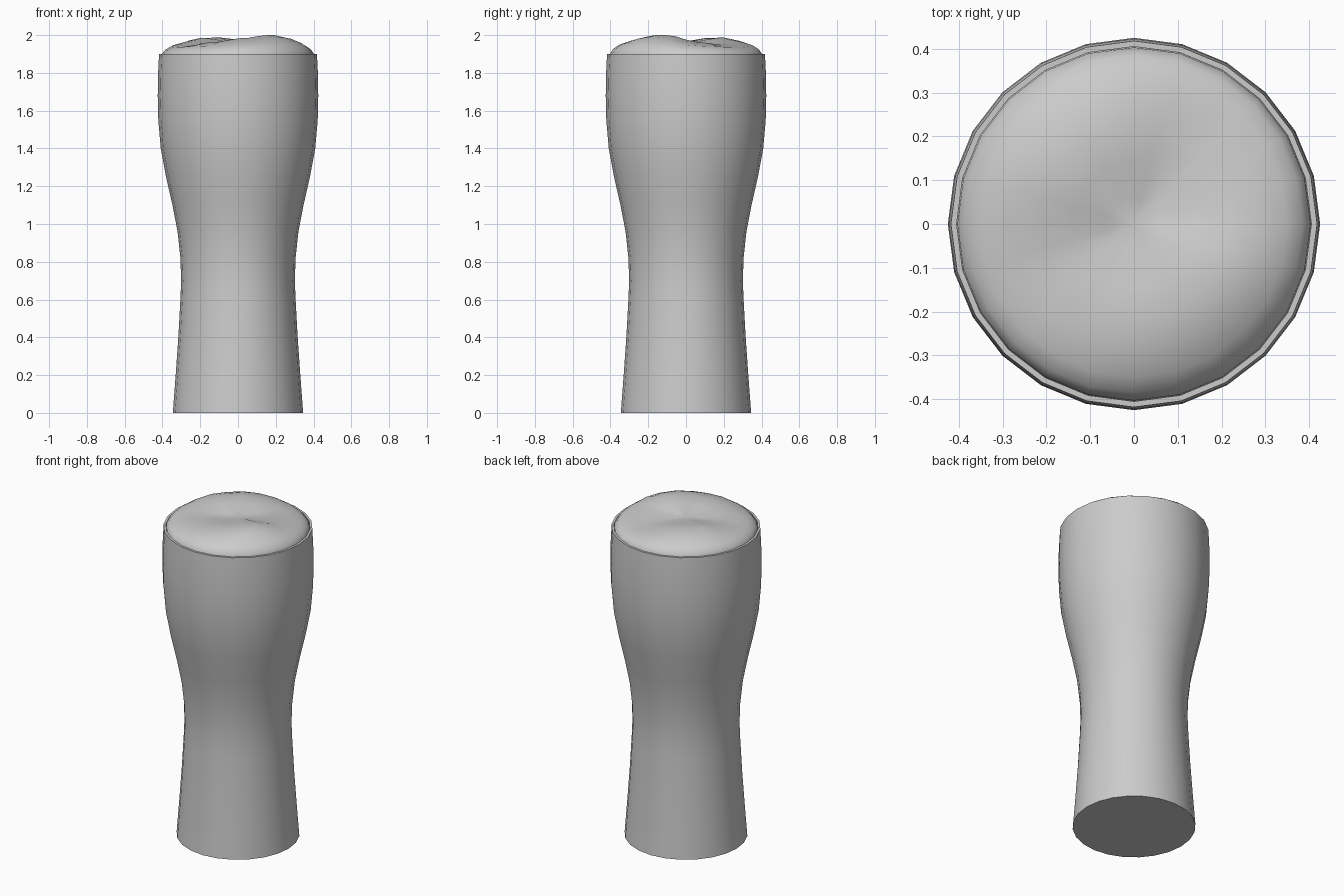
import bpy, math, random

old = bpy.data.objects.get("Cube")
if old:
    bpy.data.objects.remove(old, do_unlink=True)

SIDES = 24
random.seed(4)

grey = bpy.data.materials.new("plain grey")
grey.use_nodes = True
grey.diffuse_color = (0.6, 0.6, 0.6, 1)
grey.node_tree.nodes["Principled BSDF"].inputs["Base Color"].default_value = (0.6, 0.6, 0.6, 1)


def lathe(name, profile, height=None, close_end=False):
    """Spin (radius, z) points; height(radius, z, angle) may reshape z."""
    verts, faces = [], []
    for r, z in profile:
        for i in range(SIDES):
            a = 2 * math.pi * i / SIDES
            verts.append((r * math.cos(a), r * math.sin(a), height(r, z, a, i) if height else z))
    for k in range(len(profile) - 1):
        for i in range(SIDES):
            j = (i + 1) % SIDES
            a, b = k * SIDES, (k + 1) * SIDES
            faces.append((a + i, a + j, b + j, b + i))
    if close_end:
        # Fan to a centre point
        verts.append((0, 0, close_end))
        last = (len(profile) - 1) * SIDES
        for i in range(SIDES):
            faces.append((last + i, last + (i + 1) % SIDES, len(verts) - 1))
    else:
        faces.append(tuple(reversed(range(SIDES))))
    mesh = bpy.data.meshes.new(name)
    mesh.from_pydata(verts, [], faces)
    mesh.materials.append(grey)
    obj = bpy.data.objects.new(name, mesh)
    bpy.context.collection.objects.link(obj)
    bpy.ops.object.select_all(action="DESELECT")
    obj.select_set(True)
    bpy.context.view_layer.objects.active = obj
    bpy.ops.object.shade_smooth_by_angle(angle=math.radians(40))
    return obj


# Waisted glass with a thin flat rim and a short inner wall
lathe("glass", [(0.345, 0), (0.33, 0.2), (0.316, 0.4), (0.305, 0.6), (0.301, 0.7),
                (0.305, 0.82), (0.32, 0.96), (0.347, 1.1), (0.381, 1.25), (0.409, 1.4),
                (0.422, 1.55), (0.425, 1.68), (0.423, 1.8), (0.418, 1.9),
                (0.405, 1.9), (0.405, 1.86)])

# Uneven foam: two raised lobes on opposite sides with folds between them
ripple = [random.uniform(-1, 1) for _ in range(SIDES)]


def foam_height(r, z, a, i):
    if r > 0.39:
        return z
    lobe = 0.019 * math.cos(2 * a + math.pi / 2) + 0.006 * math.cos(a + math.pi / 4)
    weight = min(1, r / 0.2) * min(1, (0.42 - r) / 0.14)
    return min(2.0, z + weight * (lobe + 0.006 * ripple[i]))


lathe("foam", [(0.405, 1.87), (0.403, 1.9), (0.385, 1.925), (0.35, 1.947), (0.29, 1.963),
               (0.22, 1.975), (0.14, 1.969), (0.06, 1.96)], foam_height, close_end=1.957)
